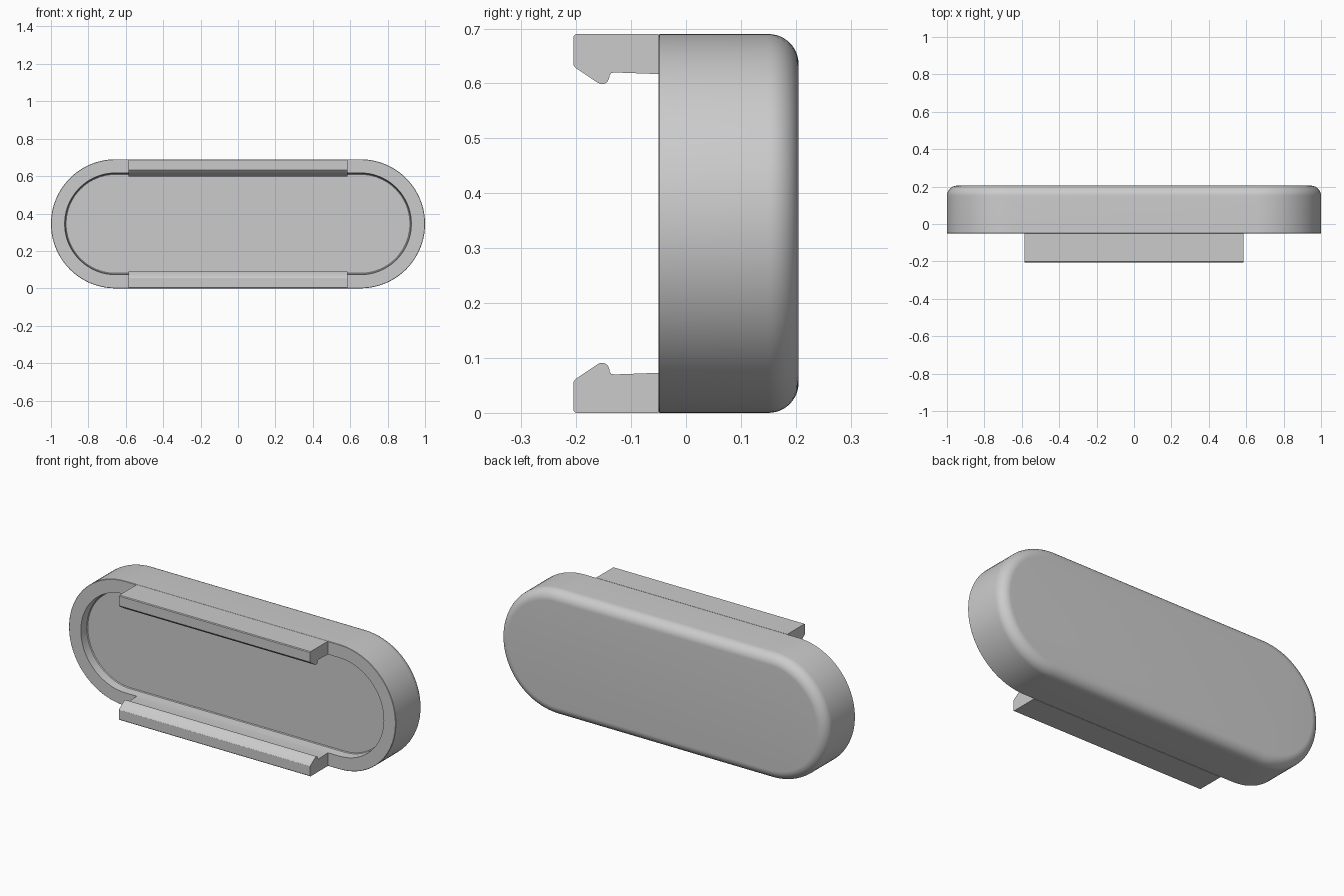
import bpy, bmesh, math

cube = bpy.data.objects.get("Cube")
if cube:
    bpy.data.objects.remove(cube)

HALF_LEN = 0.655   # centre of each round end
RADIUS = 0.345     # outer radius, also half the height
FRONT, BACK, FLOOR = -0.05, 0.205, 0.0
FILLET = 0.055

grey = bpy.data.materials.new("plain grey")
grey.use_nodes = True
colour = (0.6, 0.6, 0.6, 1)
grey.diffuse_color = colour
grey.node_tree.nodes["Principled BSDF"].inputs["Base Color"].default_value = colour


def finish(name, bm):
    bmesh.ops.recalc_face_normals(bm, faces=bm.faces)
    mesh = bpy.data.meshes.new(name)
    bm.to_mesh(mesh)
    bm.free()
    mesh.materials.append(grey)
    obj = bpy.data.objects.new(name, mesh)
    bpy.context.collection.objects.link(obj)
    bpy.ops.object.select_all(action="DESELECT")
    obj.select_set(True)
    bpy.context.view_layer.objects.active = obj
    bpy.ops.object.shade_smooth_by_angle(angle=math.radians(30))
    return obj


def stadium_ring(bm, radius, y, steps=40):
    ring = []
    for side in (1, -1):
        for i in range(steps + 1):
            a = math.pi * i / steps - math.pi / 2
            ring.append(bm.verts.new((side * (HALF_LEN + radius * math.cos(a)), y,
                                      RADIUS + side * radius * math.sin(a))))
    return ring


# Cap body: pocket floor, tapered pocket wall, rim, side and rounded back
section = [(0.264, FLOOR), (0.268, FLOOR - 0.004), (0.272, FRONT),
           (RADIUS - 0.002, FRONT), (RADIUS, FRONT + 0.002)]
for i in range(13):
    a = math.pi / 2 * i / 12
    section.append((RADIUS - FILLET + FILLET * math.cos(a),
                    BACK - FILLET + FILLET * math.sin(a)))
bm = bmesh.new()
rings = [stadium_ring(bm, r, y) for r, y in section]
for a, b in zip(rings, rings[1:]):
    for i in range(len(a)):
        j = (i + 1) % len(a)
        bm.faces.new((a[i], a[j], b[j], b[i]))
bm.faces.new(rings[0])
bm.faces.new(rings[-1])
finish("cap_body", bm)

# Snap clips: hooked profile in y and z, mirrored for the top
hook = [(FRONT, 0), (-0.201, 0), (-0.205, 0.004), (-0.205, 0.056), (-0.202, 0.061),
        (-0.162, 0.088), (-0.156, 0.091), (-0.149, 0.091), (-0.143, 0.087),
        (-0.140, 0.081), (-0.139, 0.075), (-0.136, 0.071), (-0.130, 0.070),
        (FRONT, 0.073)]
for name, flip in (("bottom_clip", False), ("top_clip", True)):
    bm = bmesh.new()
    ends = [[bm.verts.new((x, y, 2 * RADIUS - z if flip else z)) for y, z in hook]
            for x in (-0.585, 0.585)]
    for end in ends:
        bm.faces.new(end)
    for i in range(len(hook)):
        j = (i + 1) % len(hook)
        bm.faces.new((ends[0][i], ends[0][j], ends[1][j], ends[1][i]))
    finish(name, bm)
